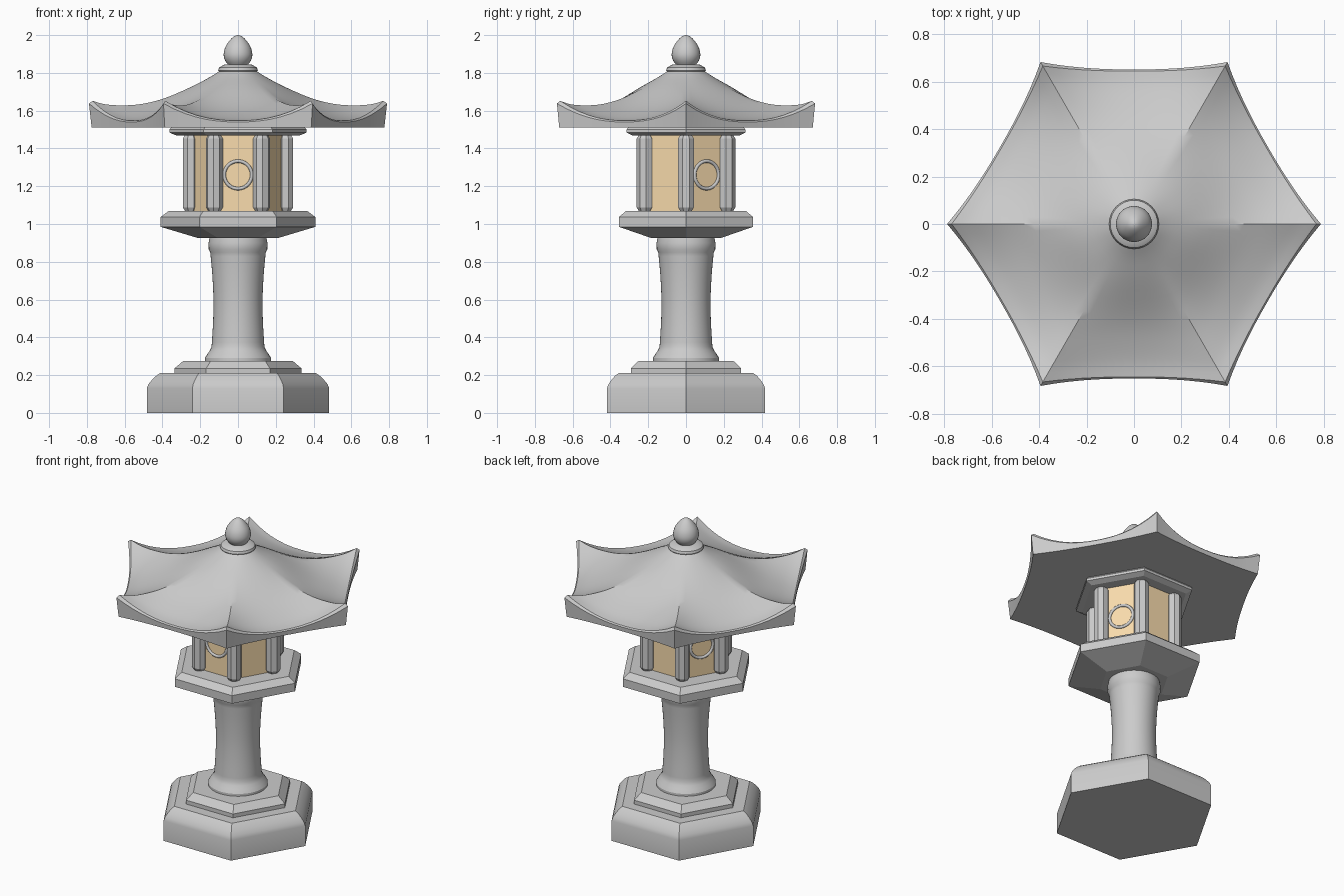
import bpy
from math import sin, cos, pi, radians
from mathutils import Vector, Matrix

if "Cube" in bpy.data.objects:
    bpy.data.objects.remove(bpy.data.objects["Cube"])


def make(name, verts, faces, smooth_angle=None):
    me = bpy.data.meshes.new(name)
    me.from_pydata(verts, [], faces)
    me.update()
    ob = bpy.data.objects.new(name, me)
    bpy.context.collection.objects.link(ob)
    if smooth_angle:
        bpy.ops.object.select_all(action='DESELECT')
        ob.select_set(True)
        bpy.context.view_layer.objects.active = ob
        bpy.ops.object.shade_smooth_by_angle(angle=radians(smooth_angle))
    return ob


def skin(rings):
    """Join equal closed rings, bottom to top, and cap both ends."""
    n = len(rings[0])
    faces = [(r * n + i, r * n + (i + 1) % n, (r + 1) * n + (i + 1) % n, (r + 1) * n + i)
             for r in range(len(rings) - 1) for i in range(n)]
    faces.append(tuple(reversed(range(n))))
    faces.append(tuple(range((len(rings) - 1) * n, len(rings) * n)))
    return [p for ring in rings for p in ring], faces


def turned(name, profile, sides=6, smooth=None, phase=0.0):
    """Stack of regular polygons from (radius, height) points."""
    rings = [[(r * cos(phase + 2 * pi * i / sides), r * sin(phase + 2 * pi * i / sides), z)
              for i in range(sides)] for r, z in profile]
    return make(name, *skin(rings), smooth)


def refine(rows, steps):
    """Catmull-Rom interpolation through rows of numbers."""
    pts = [rows[0]] + rows + [rows[-1]]
    out = []
    for k in range(1, len(pts) - 2):
        for j in range(steps):
            t = j / steps
            out.append(tuple(
                0.5 * (2 * b + (c - a) * t + (2 * a - 5 * b + 4 * c - d) * t * t
                       + (3 * b - a - 3 * c + d) * t ** 3)
                for a, b, c, d in zip(*pts[k - 1:k + 3])))
    return out + [rows[-1]]


# Stepped hexagonal base
turned("base", [(.483, 0), (.483, .13), (.474, .152), (.455, .175), (.435, .195), (.413, .21)], smooth=25)
turned("base_step", [(.337, .2), (.337, .235), (.29, .275)])

# Round waisted column
shaft = refine([(.14, .35), (.132, .48), (.13, .6), (.136, .73), (.147, .85)], 4)
turned("column", [(.175, .27), (.175, .29), (.162, .312), (.149, .33)] + shaft
       + [(.155, .865), (.156, .9), (.15, .93)], 48, 30)

# Hexagonal platform under the light chamber
turned("platform", [(.21, .925), (.41, .985), (.41, 1.037), (.365, 1.07)])

# Warm paper walls of the light chamber
paper = turned("paper_walls", [(.25, 1.06), (.25, 1.475)])
mat = bpy.data.materials.new("warm_paper")
mat.diffuse_color = (.95, .72, .42, 1)
mat.use_nodes = True
mat.node_tree.nodes["Principled BSDF"].inputs["Base Color"].default_value = mat.diffuse_color
paper.data.materials.append(mat)

# Chamfered corner posts
for i in range(6):
    a = i * pi / 3
    post = turned(f"post_{i + 1}", [(.034, 1.07), (.045, 1.088), (.045, 1.452), (.034, 1.47)],
                  8, phase=pi / 8)
    post.location = (.25 * cos(a), .25 * sin(a), 0)
    post.rotation_euler.z = a

# Round window rings on every second wall
for i, deg in enumerate((-90, 30, 150)):
    a = radians(deg)
    bpy.ops.mesh.primitive_torus_add(
        major_radius=.073, minor_radius=.009, major_segments=40, minor_segments=10,
        location=(.218 * cos(a), .218 * sin(a), 1.26), rotation=(0, pi / 2, a))
    ring = bpy.context.object
    ring.name = f"window_ring_{i + 1}"
    bpy.ops.object.shade_smooth_by_angle(angle=radians(60))

# Plate under the roof
turned("roof_plate", [(.325, 1.468), (.363, 1.484), (.363, 1.5), (.35, 1.515)])


# Curved hexagonal roof: rows give ridge radius, ridge height, mid-face distance, mid-face height
def roof_ring(ridge_r, ridge_z, mid_d, mid_z, n=14):
    ring = []
    for k in range(6):
        turn = Matrix.Rotation(pi / 6 + k * pi / 3, 3, 'Z')
        for j in range(n):
            s = -1 + 2 * j / n
            w = abs(s) ** 2.3
            d = mid_d + (ridge_r * cos(pi / 6) - mid_d) * w
            ring.append(turn @ Vector((d, s * ridge_r / 2, mid_z + (ridge_z - mid_z) * w)))
    return ring


rows = refine([(.77, 1.652, .645, 1.547), (.7, 1.633, .59, 1.556), (.6, 1.628, .52, 1.578),
               (.5, 1.637, .44, 1.61), (.385, 1.667, .355, 1.655), (.25, 1.725, .24, 1.725),
               (.15, 1.777, .148, 1.777), (.09, 1.815, .09, 1.815)], 3)
eave = [(.775, 1.512, .65, 1.512), (.789, 1.638, .652, 1.54)]
make("roof", *skin([roof_ring(*row) for row in eave + rows]), 30)

# Collar and bud finial
turned("finial_collar", [(.095, 1.8), (.105, 1.813), (.1, 1.828), (.075, 1.843), (.04, 1.845)], 32, 35)
bud = refine([(.048, 1.838), (.068, 1.865), (.076, 1.897), (.067, 1.937), (.043, 1.973),
              (.02, 1.994), (.002, 2.0)], 3)
turned("finial_bud", bud, 32, 40)
